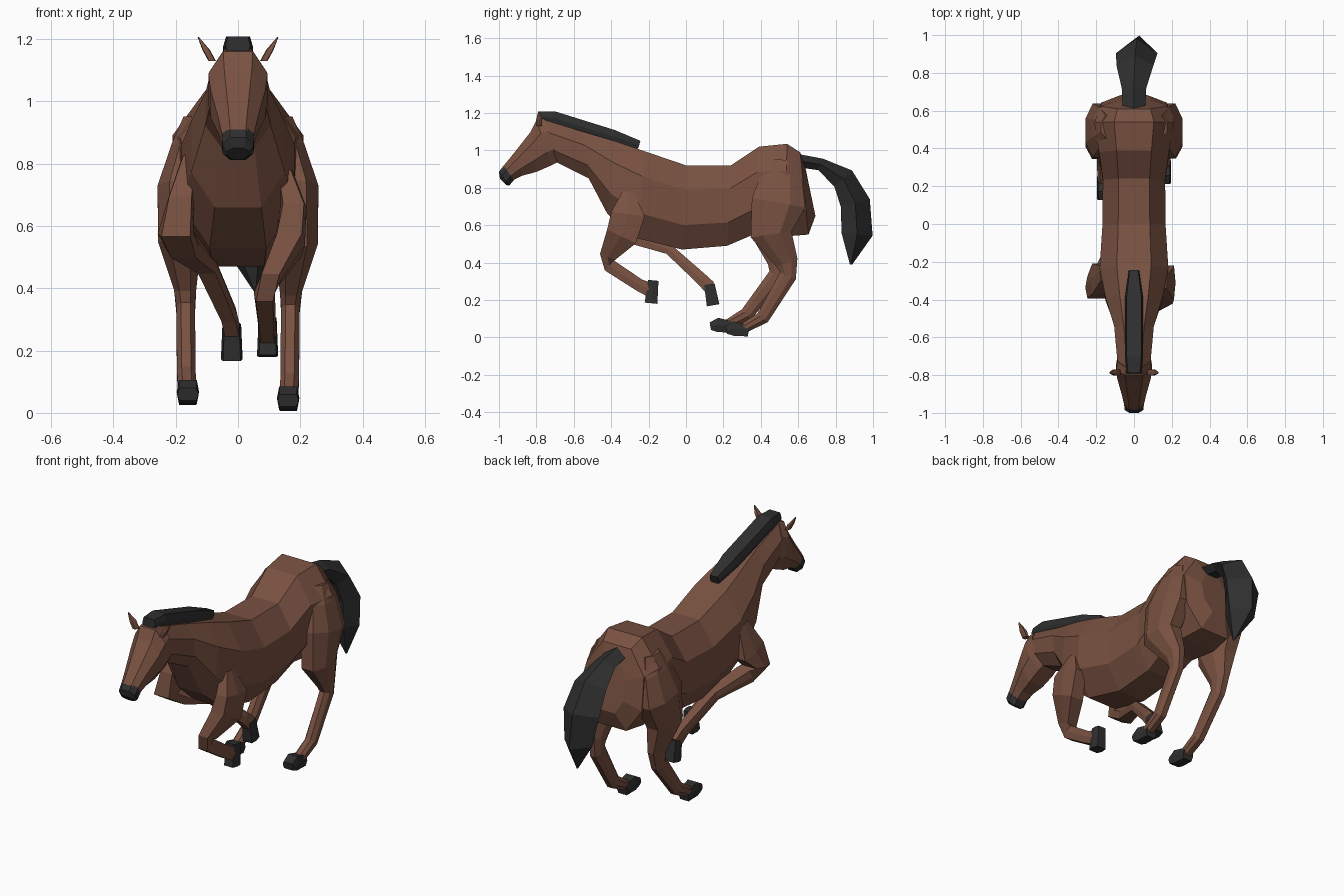
import bpy, bmesh
from mathutils import Vector


def material(name, rgb):
    m = bpy.data.materials.new(name)
    m.diffuse_color = (*rgb, 1)
    return m


BROWN = material("brown_coat", (0.19, 0.083, 0.053))
BLACK = material("black_hair", (0.028, 0.028, 0.028))
OCT = [(.5, 1), (1, .42), (1, -.42), (.5, -1), (-.5, -1), (-1, -.42), (-1, .42), (-.5, 1)]
BOX = [(.8, 1), (1, 0), (.8, -1), (-.8, -1), (-1, 0), (-.8, 1)]
RIDGE = [(0, -1), (1, 0), (.5, 1), (-.5, 1), (-1, 0)]


def skin(name, rings, mat):
    """Join equal rings of points into one closed flat-shaded mesh."""
    bm = bmesh.new()
    vs = [[bm.verts.new(p) for p in r] for r in rings]
    n = len(vs[0])
    for a, b in zip(vs, vs[1:]):
        for i in range(n):
            bm.faces.new((a[i], a[(i + 1) % n], b[(i + 1) % n], b[i]))
    bm.faces.new(vs[0])
    bm.faces.new(vs[-1])
    bmesh.ops.recalc_face_normals(bm, faces=bm.faces)
    me = bpy.data.meshes.new(name)
    bm.to_mesh(me)
    bm.free()
    me.materials.append(mat)
    ob = bpy.data.objects.new(name, me)
    bpy.context.collection.objects.link(ob)
    return ob


def trunk(name, sections, mat):
    """Sections: top y, top z, bottom y, bottom z, half width."""
    rings = []
    for ty, tz, by, bz, w in sections:
        rings.append([(w * u, by + (ty - by) * (v + 1) / 2, bz + (tz - bz) * (v + 1) / 2)
                      for u, v in OCT])
    return skin(name, rings, mat)


def limb(name, path, mat, profile=BOX):
    """Path: x, y, z, half width, half depth; rings sit across the path."""
    pts = [Vector(p[:3]) for p in path]
    rings = []
    for i, p in enumerate(path):
        a, b = pts[max(i - 1, 0)], pts[min(i + 1, len(pts) - 1)]
        d = b - a
        d.x = 0
        side = Vector((1, 0, 0))
        depth = d.normalized().cross(side)
        rings.append([pts[i] + side * (u * p[3]) + depth * (v * p[4]) for u, v in profile])
    return skin(name, rings, mat)


# Neck, barrel and rump
trunk("body", [
    (-.78, 1.17, -.70, .94, .085), (-.55, 1.10, -.52, .85, .105),
    (-.38, 1.05, -.42, .66, .15), (-.22, .995, -.26, .53, .182),
    (0, .92, -.02, .47, .167), (.24, .92, .22, .49, .165),
    (.39, 1.02, .36, .55, .185), (.54, 1.035, .53, .54, .21),
    (.61, .99, .655, .55, .175), (.64, .90, .692, .65, .085)], BROWN)

# Head and muzzle
trunk("head", [
    (-.76, 1.17, -.66, .95, .085), (-.80, 1.16, -.72, .92, .095),
    (-.83, 1.10, -.80, .885, .088), (-.92, .985, -.875, .865, .064),
    (-.982, .91, -.925, .84, .05)], BROWN)
trunk("muzzle", [
    (-.975, .918, -.92, .842, .052), (-1.0, .885, -.945, .812, .05),
    (-.995, .85, -.96, .815, .036)], BLACK)

# Ears
for s, label in ((1, "right"), (-1, "left")):
    limb(label + "_ear", [(s * .083, -.785, 1.13, .012, .016), (s * .102, -.785, 1.165, .012, .016),
                          (s * .128, -.788, 1.207, .002, .003)], BROWN)

# Mane
limb("mane", [(0, -.79, 1.18, .040, .028), (0, -.71, 1.175, .048, .035),
              (0, -.39, 1.075, .048, .035), (0, -.25, 1.03, .028, .022)], BLACK)

# Tail
limb("tail", [(0, .60, .945, .06, .035), (0, .72, .925, .065, .033),
              (.005, .84, .85, .098, .064), (.015, .905, .72, .11, .08),
              (.028, .915, .55, .085, .083), (.055, .882, .39, .004, .006)], BLACK, RIDGE)

# Hind legs share one shape; the lower part shifts forward on the left side
for s, label, dy, dz in ((1, "right", 0, 0), (-1, "left", -.085, .02)):
    limb(label + "_hind_leg", [
        (s * .125, .515, .95, .05, .06), (s * .155, .51, .86, .058, .11),
        (s * .18, .495, .72, .078, .145),
        (s * .187, .455, .55, .07, .11), (s * .17, .54 + dy * .5, .40, .036, .06),
        (s * .168, .545 + dy * .7, .33, .03, .046), (s * .166, .41 + dy, .105 + dz, .03, .036),
        (s * .163, .31 + dy, .05 + dz, .029, .027)], BROWN, OCT)
    limb(label + "_hind_hoof", [
        (s * .162, .335 + dy, .035 + dz, .033, .03),
        (s * .161, .255 + dy, .047 + dz, .036, .038),
        (s * .161, .215 + dy, .04 + dz, .034, .02)], BLACK)

# Right front leg, folded
limb("right_front_leg", [
    (.15, -.31, .78, .025, .03), (.178, -.31, .66, .042, .09),
    (.165, -.345, .54, .05, .085), (.105, -.42, .43, .036, .043),
    (.085, -.41, .385, .034, .036), (.093, -.25, .28, .028, .033),
    (.095, -.18, .25, .028, .04)], BROWN)
limb("right_front_hoof", [(.095, -.175, .305, .029, .028),
                          (.095, -.187, .183, .034, .034)], BLACK)

# Left front leg, swept back
limb("left_front_leg", [
    (-.155, -.26, .82, .025, .04), (-.185, -.29, .67, .045, .085),
    (-.20, -.335, .575, .058, .06), (-.175, -.27, .535, .05, .04),
    (-.10, -.09, .47, .035, .027), (-.03, .08, .315, .028, .032),
    (-.02, .125, .27, .028, .035)], BROWN)
limb("left_front_hoof", [(-.02, .125, .285, .03, .028),
                         (-.02, .145, .172, .035, .034)], BLACK)
